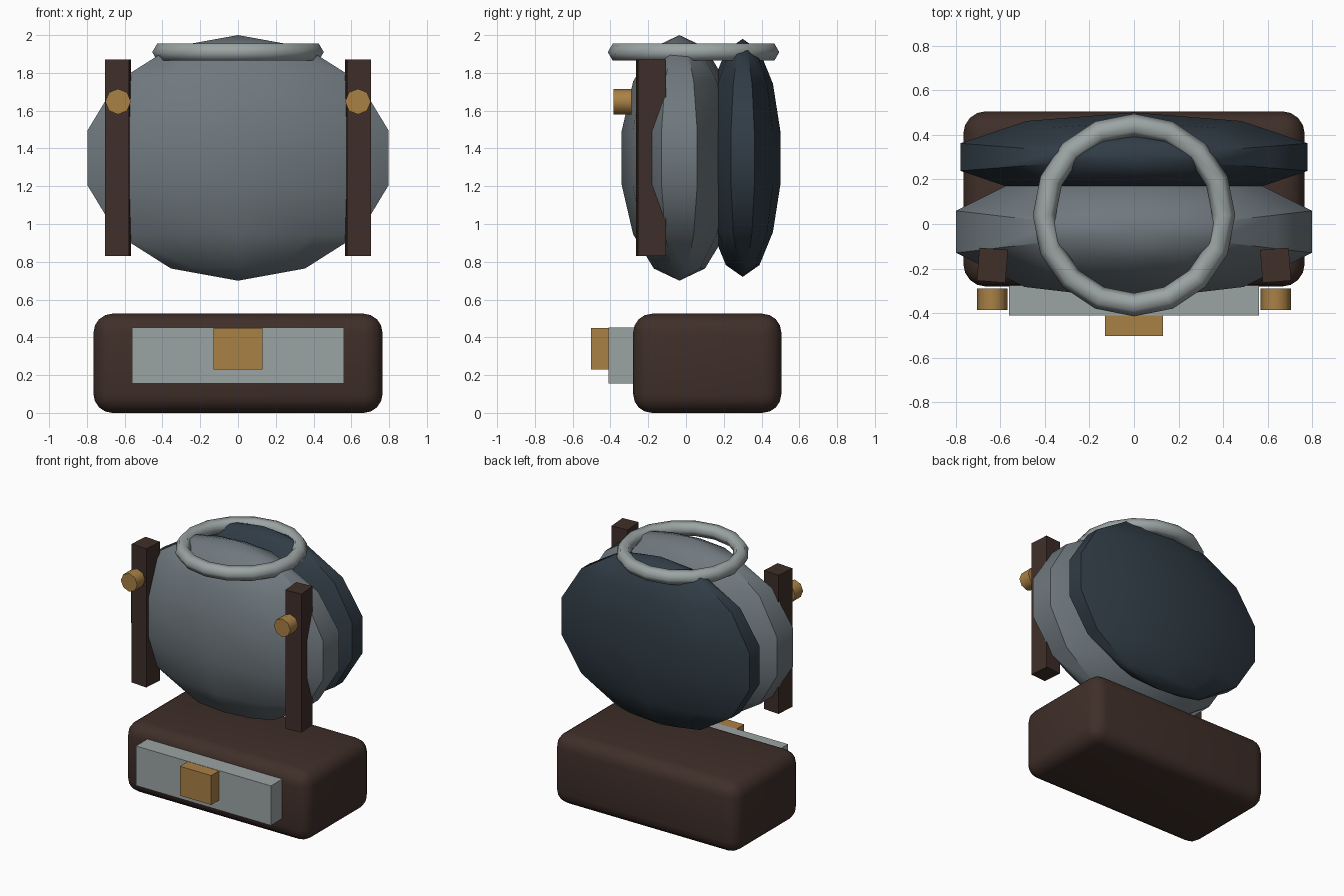
import bpy
from math import radians, pi

if "Cube" in bpy.data.objects:
    bpy.data.objects.remove(bpy.data.objects["Cube"])


def material(name, rgb):
    m = bpy.data.materials.new(name)
    m.diffuse_color = (*rgb, 1)
    m.use_nodes = True
    m.node_tree.nodes["Principled BSDF"].inputs["Base Color"].default_value = m.diffuse_color
    return m


STEEL = material("slate", (0.16, 0.19, 0.21))
DARK = material("dark_blue", (0.03, 0.045, 0.06))
BROWN = material("brown", (0.05, 0.028, 0.022))
GOLD = material("brass", (0.40, 0.22, 0.06))
PALE = material("pale_grey", (0.33, 0.37, 0.37))


def finish(name, mat, smooth=None):
    ob = bpy.context.object
    ob.name = name
    ob.data.materials.append(mat)
    if smooth:
        bpy.ops.object.transform_apply(location=False, rotation=False, scale=True)
        bpy.ops.object.shade_smooth_by_angle(angle=radians(smooth))
    return ob


def box(name, x, y, z, mat, turn=0):
    (x0, x1), (y0, y1), (z0, z1) = x, y, z
    bpy.ops.mesh.primitive_cube_add(
        size=1, location=((x0 + x1) / 2, (y0 + y1) / 2, (z0 + z1) / 2),
        rotation=(0, 0, radians(turn)))
    bpy.context.object.scale = (x1 - x0, y1 - y0, z1 - z0)
    bpy.ops.object.transform_apply(location=False, rotation=False, scale=True)
    return finish(name, mat)


def ellipsoid(name, loc, radii, mat):
    bpy.ops.mesh.primitive_uv_sphere_add(segments=10, ring_count=7, radius=1, location=loc)
    bpy.context.object.scale = radii
    return finish(name, mat, 40)


# Main pack body and the back pad
ellipsoid("pack_body", (0, -0.035, 1.35), (0.86, 0.313, 0.65), STEEL)
ellipsoid("back_pad", (0, 0.30, 1.35), (0.84, 0.205, 0.63), DARK)

# Rounded base with front plate and latch
base = box("base_pouch", (-0.765, 0.765), (-0.28, 0.505), (0, 0.525), BROWN)
bevel = base.modifiers.new("rounding", 'BEVEL')
bevel.width = 0.1
bevel.segments = 4
bpy.ops.object.modifier_apply(modifier=bevel.name)
bpy.ops.object.shade_smooth_by_angle(angle=radians(40))
box("front_plate", (-0.56, 0.56), (-0.41, -0.25), (0.155, 0.452), PALE)
box("front_latch", (-0.13, 0.13), (-0.503, -0.36), (0.23, 0.45), GOLD)

# Straps and studs on both sides
for side, s in (("left", -1), ("right", 1)):
    c = 0.635 * s
    box(side + "_strap", (c - 0.064, c + 0.064), (-0.259, -0.111), (0.83, 1.87), BROWN, 4.4 * s)
    bpy.ops.mesh.primitive_cylinder_add(
        vertices=8, radius=0.068, depth=0.095,
        location=(c, -0.337, 1.648), rotation=(pi / 2, 0, 0))
    finish(side + "_stud", GOLD, 50)

# Collar ring on top
bpy.ops.mesh.primitive_torus_add(
    major_segments=16, minor_segments=6, major_radius=0.402, minor_radius=0.052,
    location=(0, 0.04, 1.91))
finish("collar_ring", PALE, 65)
